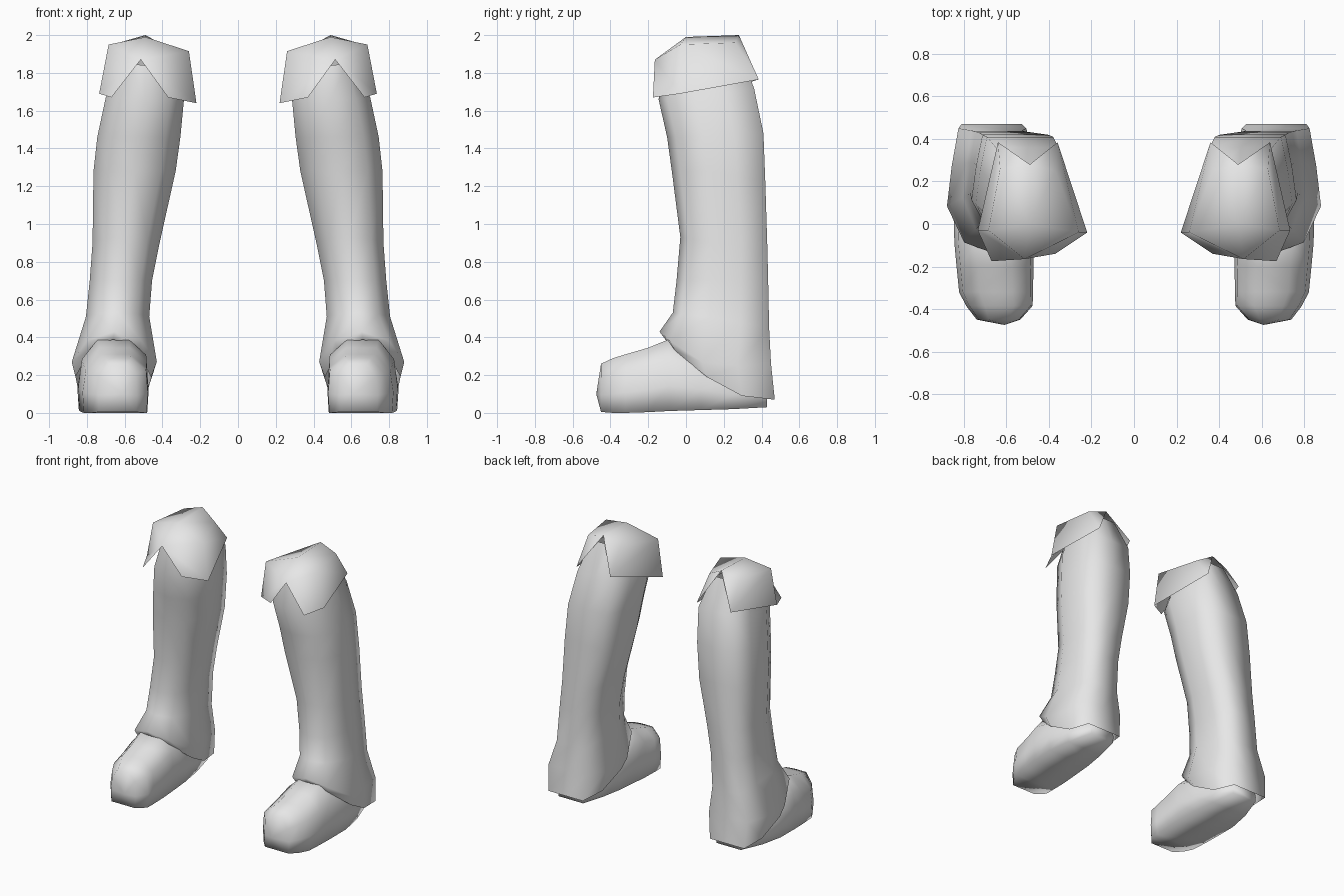
import bpy, bmesh

cube = bpy.data.objects.get("Cube")
if cube:
    bpy.data.objects.remove(cube, do_unlink=True)

grey = bpy.data.materials.new("plain grey")
grey.use_nodes = True
grey.diffuse_color = (0.8, 0.8, 0.8, 1)
grey.node_tree.nodes["Principled BSDF"].inputs["Base Color"].default_value = (0.8, 0.8, 0.8, 1)


def finish(name, bm):
    """Turn a bmesh into a smooth object mirrored to the other side."""
    bmesh.ops.recalc_face_normals(bm, faces=bm.faces)
    for face in bm.faces:
        face.smooth = True
    mesh = bpy.data.meshes.new(name)
    bm.to_mesh(mesh)
    bm.free()
    mesh.materials.append(grey)
    obj = bpy.data.objects.new(name, mesh)
    bpy.context.collection.objects.link(obj)
    mirror = obj.modifiers.new("Mirror", 'MIRROR')
    mirror.use_mirror_merge = False


def loft(rings, capped=False):
    """Bridge closed rings of equal length, optionally closing both ends."""
    bm = bmesh.new()
    loops = [[bm.verts.new(p) for p in ring] for ring in rings]
    n = len(loops[0])
    for a, b in zip(loops, loops[1:]):
        for i in range(n):
            j = (i + 1) % n
            bm.faces.new((a[i], a[j], b[j], b[i]))
    if capped:
        bm.faces.new(loops[0][::-1])
        bm.faces.new(loops[-1])
    return bm


# Boot shaft: outline (across, depth, height level), then rings
# (inner x, outer x, front y, back y, heights at front, side, rear side, back)
SHAFT = [(.5, 0, 0), (.82, .09, .3), (1, .38, 1), (.95, .70, 2), (.88, 1, 3),
         (.52, 1, 3), (.17, 1, 3), (.07, .70, 2), (0, .38, 1), (.18, .09, .3)]
shaft_rings = [
    (.46, .86, -.11, .47, .39, .19, .09, .07),
    (.43, .88, -.14, .45, .43, .27, .25, .26),
    (.47, .805, -.07, .44, .53, .51, .48, .45),
    (.455, .785, -.05, .435, .70, .70, .70, .70),
    (.415, .77, -.03, .43, .93, .90, .90, .90),
    (.33, .765, -.075, .42, 1.28, 1.28, 1.25, 1.22),
    (.305, .745, -.10, .41, 1.46, 1.46, 1.47, 1.48),
    (.285, .70, -.145, .36, 1.66, 1.67, 1.69, 1.72),
    (.37, .62, -.12, .275, 1.84, 1.87, 1.90, 1.94),
]


def shaft_ring(x0, x1, yf, yb, *zs):
    ring = []
    for u, v, level in SHAFT:
        k = min(int(level), 2)
        z = zs[k] + (zs[k + 1] - zs[k]) * (level - k)
        ring.append((x0 + (x1 - x0) * u, yf + (yb - yf) * v, z))
    return ring


finish("boot_shaft", loft([shaft_ring(*r) for r in shaft_rings]))

# Foot: section outline, then rings (y, inner x, outer x, bottom z, top z)
FOOT = [(.02, 0), (.98, 0), (1, .35), (.95, .72), (.72, 1), (.28, 1), (.03, .78), (0, .35)]
foot_rings = [
    (-.45, .535, .74, .005, .26),
    (-.385, .477, .79, 0, .29),
    (-.32, .475, .823, 0, .31),
    (-.20, .473, .835, .004, .345),
    (-.09, .475, .845, .01, .39),
    (.08, .485, .85, .015, .33),
    (.25, .51, .82, .02, .24),
    (.43, .55, .76, .03, .15),
]
foot = loft([[(x0 + (x1 - x0) * u, y, z0 + (z1 - z0) * w) for u, w in FOOT]
             for y, x0, x1, z0, z1 in foot_rings], True)
# Rounded toe tip
toe = [f for f in foot.faces if len(f.verts) == 8 and f.calc_center_median().y < -.4]
bmesh.ops.poke(foot, faces=toe)["verts"][0].co = (.61, -.475, .10)
finish("foot", foot)

# Knee cuff: domed cap with two hanging flaps, split at front and back
cuff = bmesh.new()
centre = cuff.verts.new((.49, 0, 1.99))
front = cuff.verts.new((.515, -.165, 1.87))
back = cuff.verts.new((.49, .28, 2.0))
inner = [(.26, -.04, 1.915), (.37, .25, 1.935)]
outer = [(.685, -.03, 1.95), (.63, .26, 1.96)]
inner_hem = [(.37, -.14, 1.67), (.22, -.04, 1.64), (.36, .385, 1.765)]
outer_hem = [(.67, -.175, 1.67), (.735, -.03, 1.69), (.64, .385, 1.765)]
for top, hem in ((inner, inner_hem), (outer, outer_hem)):
    side, fold = [cuff.verts.new(p) for p in top]
    h0, h1, h2 = [cuff.verts.new(p) for p in hem]
    for face in ((centre, front, side), (centre, side, fold), (centre, fold, back),
                 (front, h0, h1, side), (side, h1, h2, fold), (fold, h2, back)):
        cuff.faces.new(face)
finish("knee_cuff", cuff)
